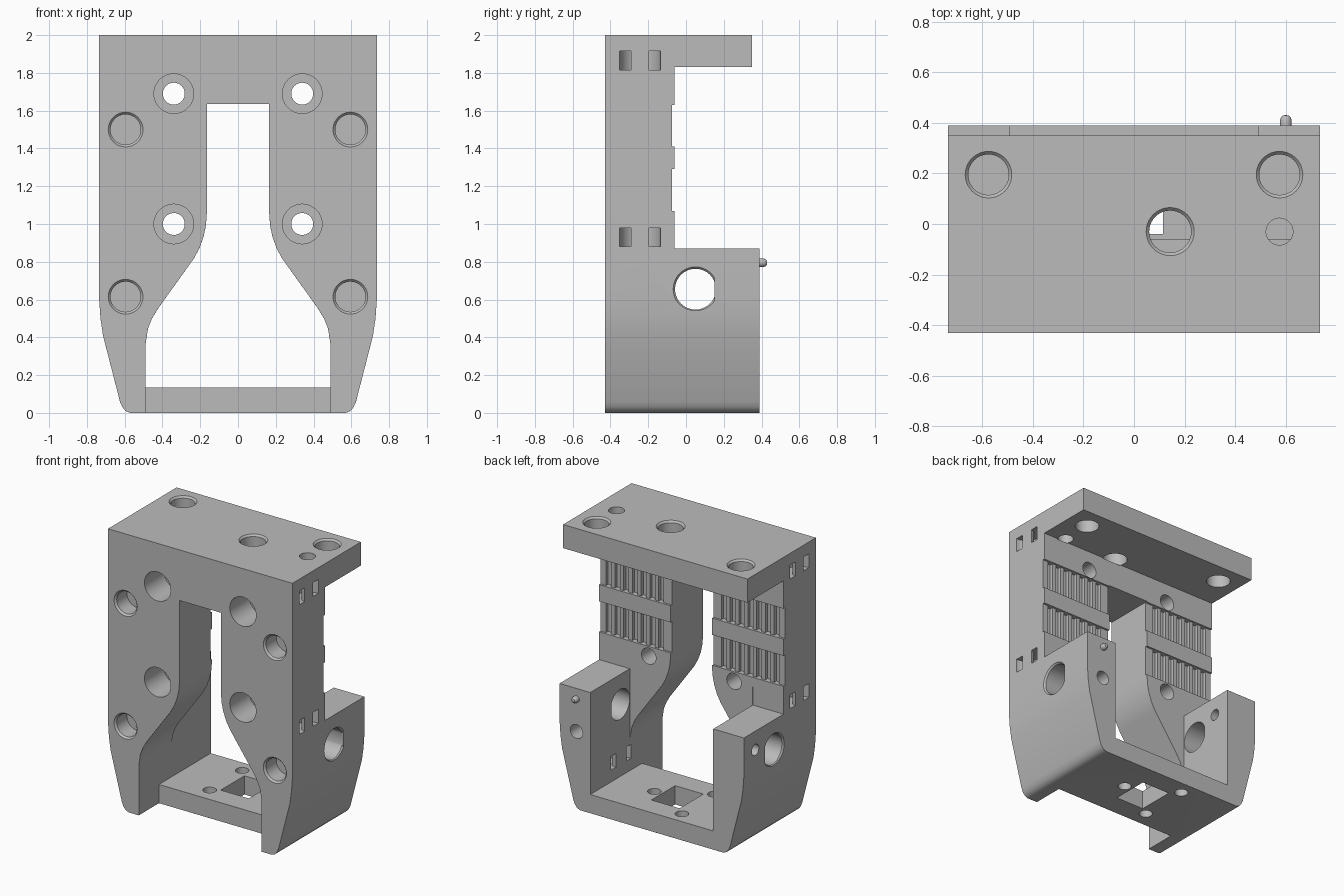
import bpy, bmesh, math
from mathutils import Vector, Matrix

old = bpy.data.objects.get("Cube")
if old:
    bpy.data.objects.remove(old, do_unlink=True)

grey = bpy.data.materials.new("plain_grey")
grey.use_nodes = True
colour = (0.5, 0.5, 0.5, 1)
grey.diffuse_color = colour
grey.node_tree.nodes["Principled BSDF"].inputs["Base Color"].default_value = colour


def finish(name, bm):
    bmesh.ops.recalc_face_normals(bm, faces=bm.faces)
    mesh = bpy.data.meshes.new(name)
    bm.to_mesh(mesh)
    bm.free()
    mesh.materials.append(grey)
    obj = bpy.data.objects.new(name, mesh)
    bpy.context.collection.objects.link(obj)
    return obj


def box(x0, x1, y0, y1, z0, z1, name="cutter"):
    bm = bmesh.new()
    bmesh.ops.create_cube(bm, size=1)
    for v in bm.verts:
        v.co = Vector(((x0, x1)[v.co.x > 0], (y0, y1)[v.co.y > 0], (z0, z1)[v.co.z > 0]))
    return finish(name, bm)


def extrude_front(half, y0, y1, name="cutter"):
    """Mirror a half outline (x, z) across x = 0 and extrude it along y."""
    pts = half + [(-x, z) for x, z in reversed(half)]
    bm = bmesh.new()
    face = bm.faces.new([bm.verts.new((x, y0, z)) for x, z in pts])
    new = bmesh.ops.extrude_face_region(bm, geom=[face])["geom"]
    bmesh.ops.translate(bm, vec=(0, y1 - y0, 0),
                        verts=[g for g in new if isinstance(g, bmesh.types.BMVert)])
    return finish(name, bm)


def lathe(origin, direction, profile, hollow=False, sides=40, name="cutter"):
    """Revolve (radius, distance) steps about an axis; hollow closes them to a ring."""
    bm = bmesh.new()
    rings = [[bm.verts.new((r * math.cos(math.tau * i / sides),
                            r * math.sin(math.tau * i / sides), d))
              for i in range(sides)] for r, d in profile]
    pairs = list(zip(rings, rings[1:]))
    if hollow:
        pairs.append((rings[-1], rings[0]))
    else:
        bm.faces.new(rings[0])
        bm.faces.new(rings[-1])
    for a, b in pairs:
        for i in range(sides):
            j = (i + 1) % sides
            bm.faces.new((a[i], a[j], b[j], b[i]))
    turn = Vector(direction).to_track_quat('Z', 'Y').to_matrix().to_4x4()
    bm.transform(Matrix.Translation(origin) @ turn)
    return finish(name, bm)


def cut(target, cutter, operation='DIFFERENCE'):
    mod = target.modifiers.new("cut", 'BOOLEAN')
    mod.operation, mod.solver, mod.object = operation, 'EXACT', cutter
    bpy.context.view_layer.objects.active = target
    bpy.ops.object.modifier_apply(modifier=mod.name)
    bpy.data.objects.remove(cutter, do_unlink=True)


def hole(origin, direction, radius, depth, chamfer=0.0):
    return lathe(origin, direction, [(radius + chamfer, -0.02), (radius + chamfer, 0),
                                     (radius, chamfer + 0.001), (radius, depth)])


FRONT, PLATE_BACK, BACK = -0.43, -0.06, 0.39
SIDE, WALL, FLOOR = 0.735, 0.49, 0.135

# Frame body: tapered outline, with the space behind the front plate removed
frame = extrude_front([(SIDE, 2), (SIDE, 0.6), (0.728, 0.5), (0.715, 0.41), (0.695, 0.33),
                       (0.625, 0.06), (0.612, 0.03), (0.595, 0.01), (0.57, 0)],
                      FRONT, BACK, "frame")
cut(frame, box(-1, 1, PLATE_BACK, 1, 0.87, 1.83))
cut(frame, box(-1, 1, 0.35, 1, 0.8701, 3))
cut(frame, box(-WALL, WALL, PLATE_BACK - 0.001, 1, FLOOR, 1))
# Keyhole opening in the front plate, with the floor set back
opening = [(0.165, 1.635), (0.165, 1.06), (0.17, 0.99), (0.183, 0.93), (0.205, 0.87),
           (0.235, 0.815), (0.425, 0.55), (0.455, 0.5), (0.477, 0.445), (WALL, 0.36)]
cut(frame, extrude_front(opening + [(WALL, FLOOR)], -1, 0))
cut(frame, box(-WALL, WALL, -1, -0.2, -1, 0.2))

# Small chamfer on the sharp outer edges
bm = bmesh.new()
bm.from_mesh(frame.data)
bmesh.ops.remove_doubles(bm, verts=bm.verts, dist=0.002)
bmesh.ops.dissolve_limit(bm, angle_limit=0.02, verts=bm.verts, edges=bm.edges)
sharp = [e for e in bm.edges if e.is_manifold and e.calc_face_angle_signed() > 0.8]
bmesh.ops.bevel(bm, geom=sharp, offset=0.01, segments=1, affect='EDGES', clamp_overlap=True)
bm.to_mesh(frame.data)
bm.free()

# Belt clamp grooves across the plate back, leaving upright teeth
for z0, z1 in ((1.07, 1.29), (1.41, 1.63)):
    cut(frame, box(-1, 1, -0.075, 0.1, z0, z1))
    for side in (-1, 1):
        for i in range(7):
            x = side * (0.25 + i * 0.07)
            cut(frame, box(x - 0.02, x + 0.02, -0.10, 0.1, z0, z1))

for side in (-1, 1):
    # Counterbored screw holes through the front plate
    for z in (1.0, 1.69):
        cut(frame, lathe((side * 0.34, FRONT, z), (0, 1, 0),
                         [(0.105, -0.02), (0.105, 0.22), (0.058, 0.2201), (0.058, 0.42)]))
    # Blind sockets in the front face
    for z in (0.615, 1.5):
        cut(frame, hole((side * 0.595, FRONT, z), (0, 1, 0), 0.08, 0.13, 0.012))
    # Mounting holes in the top shelf
    cut(frame, hole((side * 0.575, 0.195, 2), (0, 0, -1), 0.08, 0.25, 0.012))
    # Curved tie channels in the outer sides
    for z in (0.93, 1.865):
        cut(frame, lathe((side * SIDE, -0.243, z - 0.05), (0, 0, 1),
                         [(0.108, 0), (0.108, 0.1), (0.047, 0.1), (0.047, 0)], True))
    # Flat-sided rod hole through each rear wall
    rod = hole((side * SIDE, 0.05, 0.655), (-side, 0, 0), 0.108, 0.35, 0.01)
    cut(rod, box(-2, 2, 0.15, 1, 0, 1))
    cut(frame, rod)

# Single holes in the top shelf
cut(frame, hole((0.143, -0.03, 2), (0, 0, -1), 0.083, 0.175, 0.012))
cut(frame, hole((0.575, -0.03, 2), (0, 0, -1), 0.053, 0.175))
# Tie channel inside one wall, small cross hole, rear hole
cut(frame, lathe((WALL, 0.04, 0.22), (0, 0, 1),
                 [(0.113, 0), (0.113, 0.1), (0.06, 0.1), (0.06, 0)], True))
cut(frame, hole((-SIDE, 0.26, 0.735), (1, 0, 0), 0.04, 0.35))
cut(frame, hole((0.6, BACK, 0.56), (0, -1, 0), 0.05, 0.2))

# Floor window with three screw holes around it
cut(frame, box(-0.11, 0.115, -0.04, 0.23, -0.1, 0.3))
for x, y in ((0.175, 0.11), (-0.17, 0.29), (-0.17, -0.08)):
    cut(frame, hole((x, y, FLOOR), (0, 0, -1), 0.045, 0.2))

# Rounded peg on the rear wall
peg = lathe((0.6, BACK - 0.02, 0.795), (0, 1, 0),
            [(0.023, 0), (0.023, 0.04), (0.02, 0.05), (0.012, 0.058), (0.003, 0.06)],
            sides=20, name="locating_peg")

for obj in (frame, peg):
    bpy.ops.object.select_all(action='DESELECT')
    obj.select_set(True)
    bpy.context.view_layer.objects.active = obj
    bpy.ops.object.shade_smooth_by_angle(angle=math.radians(30))
